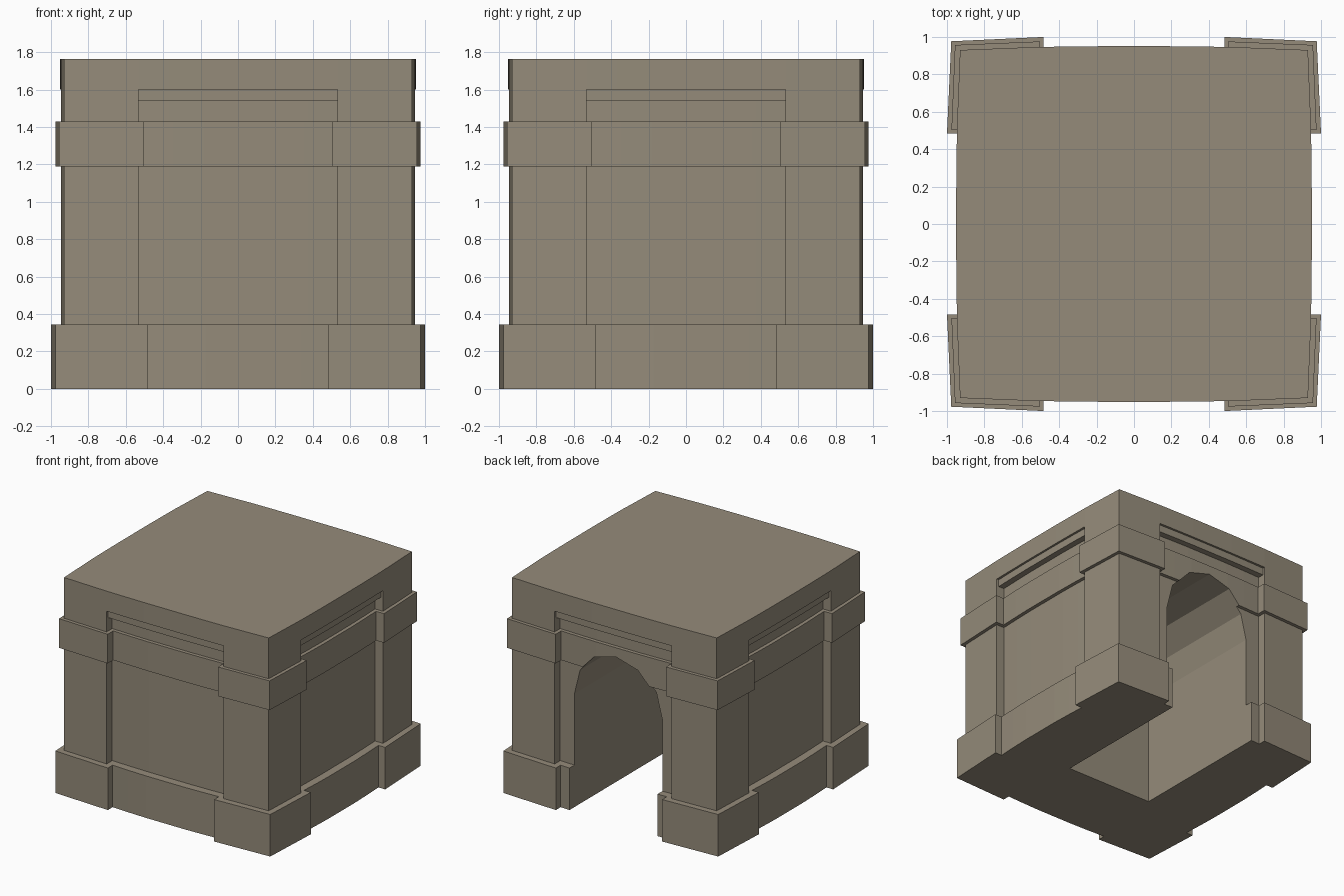
import bpy, bmesh, math

if "Cube" in bpy.data.objects:
    bpy.data.objects.remove(bpy.data.objects["Cube"])

stone = bpy.data.materials.new("weathered_stone")
stone.diffuse_color = (0.30, 0.26, 0.195, 1)
stone.use_nodes = True
stone.node_tree.nodes["Principled BSDF"].inputs["Base Color"].default_value = stone.diffuse_color


def outline(corner, a, outer, inner, mid):
    """Square plan: corner piers of half gap a, with a bowed panel between them."""
    side = [(-corner, -corner), (-a, -outer), (-a, -inner)]
    for t in (-0.7, -0.36, 0.36, 0.7):
        side.append((t * a, -(mid - (mid - inner) * t * t)))
    side += [(a, -inner), (a, -outer)]
    ring = []
    for q in range(4):
        c, s = round(math.cos(q * math.pi / 2)), round(math.sin(q * math.pi / 2))
        ring += [(c * x - s * y, s * x + c * y) for x, y in side]
    return ring


def finish(bm, name):
    bmesh.ops.remove_doubles(bm, verts=bm.verts, dist=1e-5)
    bmesh.ops.recalc_face_normals(bm, faces=bm.faces)
    me = bpy.data.meshes.new(name)
    bm.to_mesh(me)
    bm.free()
    ob = bpy.data.objects.new(name, me)
    bpy.context.collection.objects.link(ob)
    me.materials.append(stone)
    return ob


# Pavilion body: plinth, piers, band, lintel step and roof slab as stacked outlines
plinth = outline(0.977, 0.483, 1.0, 0.938, 0.952)
shaft = outline(0.930, 0.532, 0.946, 0.873, 0.884)
band = outline(0.957, 0.502, 0.976, 0.903, 0.914)
lintel = outline(0.930, 0.532, 0.946, 0.926, 0.934)
slab = outline(0.930, 0.532, 0.946, 0.946, 0.951)
levels = [(plinth, 0, 0.345), (shaft, 0.345, 1.19), (band, 1.19, 1.43),
          (shaft, 1.43, 1.54), (lintel, 1.54, 1.60), (slab, 1.60, 1.765)]

bm = bmesh.new()
rings = [[bm.verts.new((x, y, z)) for x, y in plan]
         for plan, z0, z1 in levels for z in (z0, z1)]
for lo, hi in zip(rings, rings[1:]):
    for i in range(len(lo)):
        j = (i + 1) % len(lo)
        bm.faces.new((lo[i], lo[j], hi[j], hi[i]))
bm.faces.new(rings[0][::-1])
bm.faces.new(rings[-1])
body = finish(bm, "pavilion_body")

# Arched chamber cut in from the back
profile = [(-0.40, -0.2)]
profile += [(-0.40 * math.cos(k * math.pi / 6), 0.93 + 0.425 * math.sin(k * math.pi / 6))
            for k in range(7)]
profile.append((0.40, -0.2))
bm = bmesh.new()
face = bm.faces.new([bm.verts.new((x, -0.30, z)) for x, z in profile])
ext = bmesh.ops.extrude_face_region(bm, geom=[face], use_keep_orig=True)
verts = [g for g in ext["geom"] if isinstance(g, bmesh.types.BMVert)]
bmesh.ops.translate(bm, verts=verts, vec=(0, 1.6, 0))
cutter = finish(bm, "arch_cutter")
cutter.hide_render = True

mod = body.modifiers.new("arch", "BOOLEAN")
mod.operation = "DIFFERENCE"
mod.solver = "EXACT"
mod.object = cutter
bpy.context.view_layer.objects.active = body
body.select_set(True)
bpy.ops.object.modifier_apply(modifier=mod.name)
bpy.data.objects.remove(cutter)
